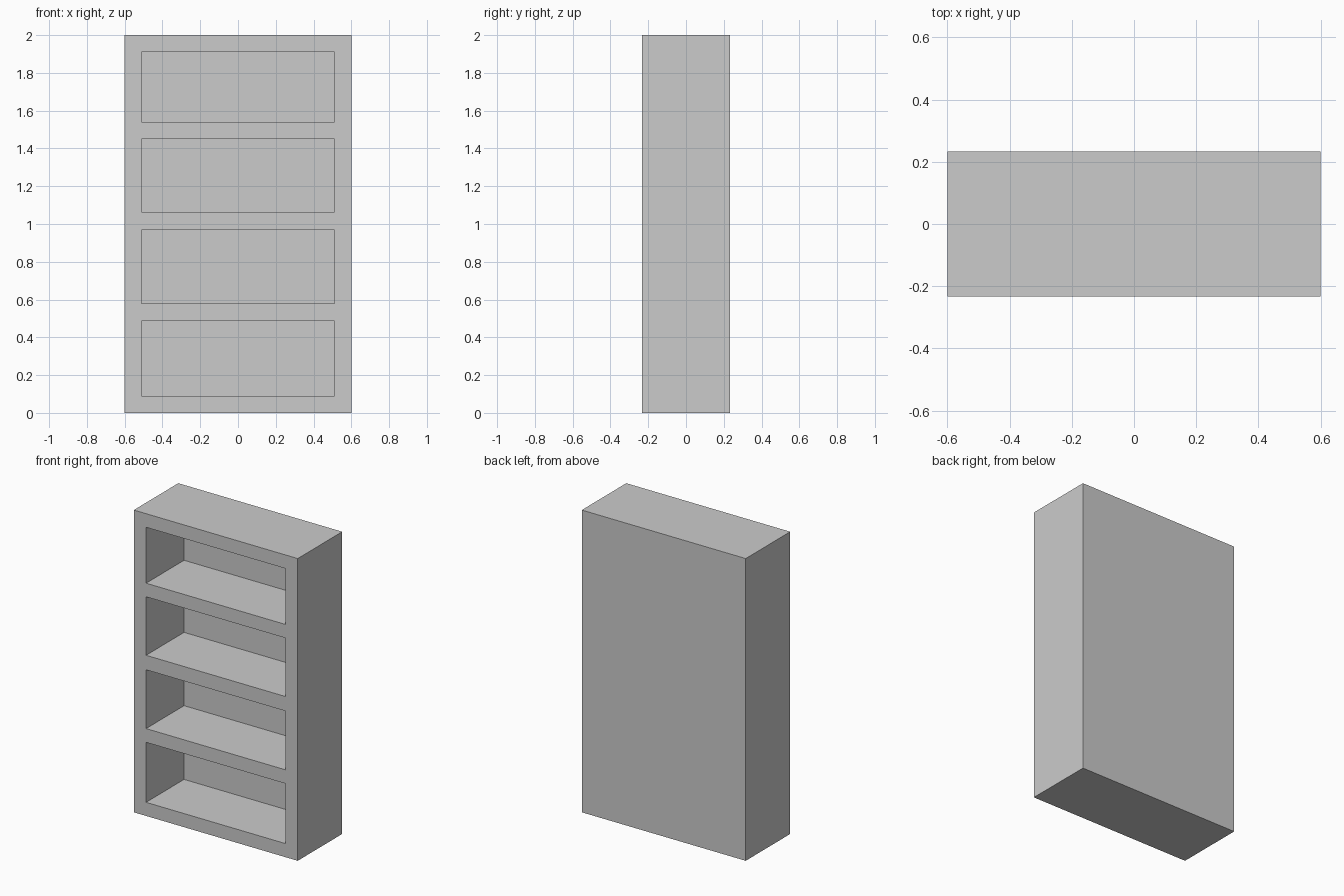
import bpy

if "Cube" in bpy.data.objects:
    bpy.data.objects.remove(bpy.data.objects["Cube"])

WIDTH, DEPTH, HEIGHT = 1.2, 0.465, 2.0
BOARD = 0.09          # thickness of sides, top and bottom
RECESS = 0.397        # depth of each compartment
# floor and ceiling height of each compartment
BAYS = [(0.09, 0.487), (0.578, 0.967), (1.063, 1.45), (1.54, 1.91)]


def box(name, lo, hi):
    center = [(a + b) / 2 for a, b in zip(lo, hi)]
    bpy.ops.mesh.primitive_cube_add(size=1, location=center)
    ob = bpy.context.object
    ob.name = name
    ob.scale = [b - a for a, b in zip(lo, hi)]
    bpy.ops.object.transform_apply(location=True, rotation=False, scale=True)
    return ob


# Solid bookcase body
front = -DEPTH / 2
bookcase = box("bookcase", (-WIDTH / 2, front, 0), (WIDTH / 2, DEPTH / 2, HEIGHT))

# Carve the open compartments, leaving shelves, sides and back panel
inner = WIDTH / 2 - BOARD
for i, (floor, ceiling) in enumerate(BAYS, 1):
    cutter = box(f"compartment_cutter_{i}",
                 (-inner, front - 0.1, floor), (inner, front + RECESS, ceiling))
    cutter.hide_render = True
    mod = bookcase.modifiers.new(f"compartment_{i}", 'BOOLEAN')
    mod.operation = 'DIFFERENCE'
    mod.solver = 'EXACT'
    mod.object = cutter
    bpy.context.view_layer.objects.active = bookcase
    bpy.ops.object.modifier_apply(modifier=mod.name)
    bpy.data.objects.remove(cutter, do_unlink=True)
